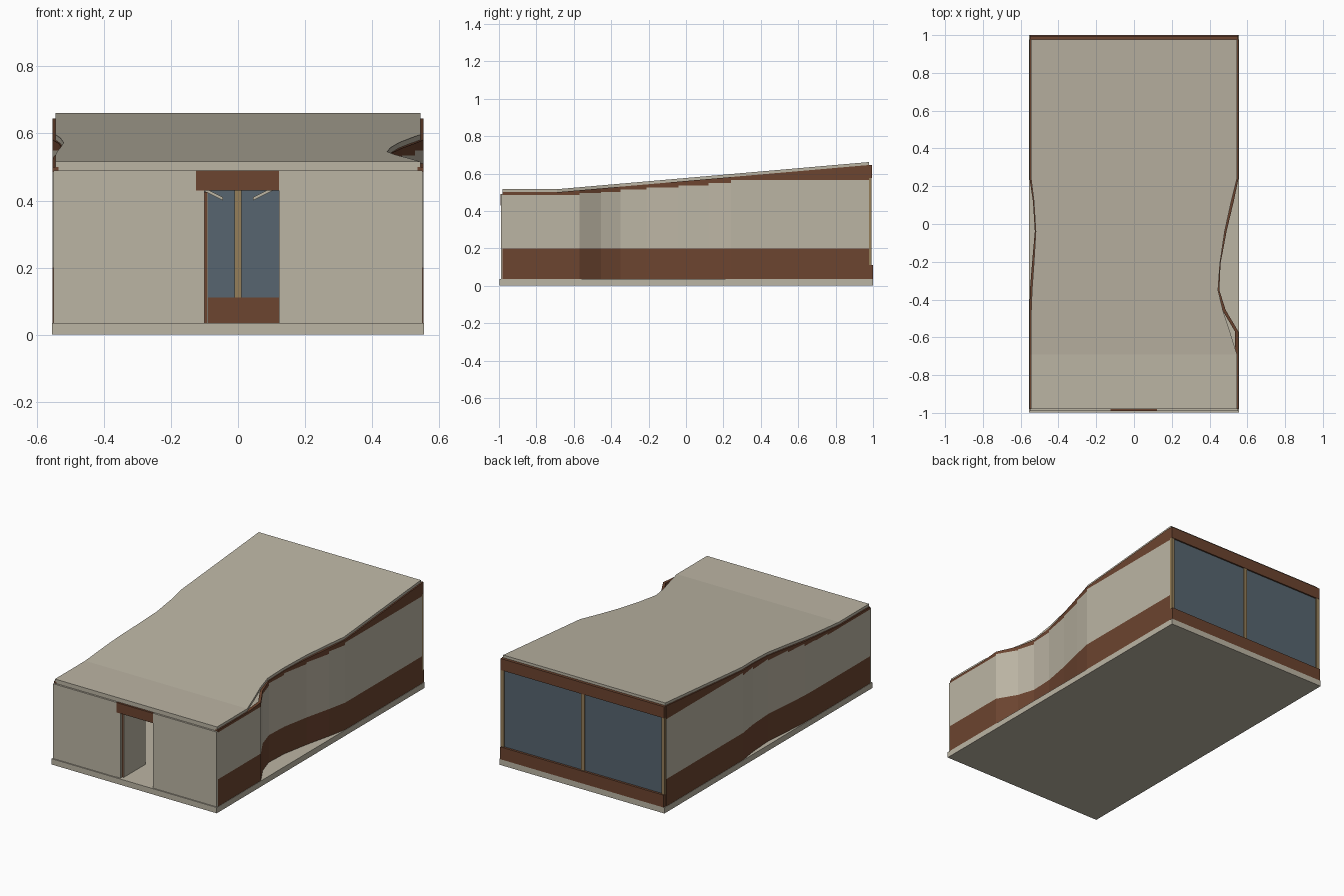
import bpy, bmesh

cube = bpy.data.objects.get("Cube")
if cube:
    bpy.data.objects.remove(cube, do_unlink=True)


def material(name, rgb):
    m = bpy.data.materials.new(name)
    m.use_nodes = True
    m.diffuse_color = (*rgb, 1)
    m.node_tree.nodes["Principled BSDF"].inputs["Base Color"].default_value = (*rgb, 1)
    return m


BEIGE = material("warm beige", (0.50, 0.46, 0.37))
BROWN = material("dark wood brown", (0.15, 0.058, 0.029))
GLASS = material("blue grey glass", (0.095, 0.13, 0.16))
TAN = material("tan timber", (0.30, 0.21, 0.10))


def build(name, prisms, mat):
    """One object from hexahedra, each a bottom ring and a top ring of four points."""
    bm = bmesh.new()
    for low, high in prisms:
        a = [bm.verts.new(p) for p in low]
        b = [bm.verts.new(p) for p in high]
        bm.faces.new(a)
        bm.faces.new(b)
        for i in range(4):
            j = (i + 1) % 4
            bm.faces.new((a[i], a[j], b[j], b[i]))
    bmesh.ops.recalc_face_normals(bm, faces=bm.faces)
    mesh = bpy.data.meshes.new(name)
    bm.to_mesh(mesh)
    bm.free()
    mesh.materials.append(mat)
    ob = bpy.data.objects.new(name, mesh)
    bpy.context.collection.objects.link(ob)
    return ob


def box(name, x0, x1, y0, y1, z0, z1, mat):
    ring = [(x0, y0), (x1, y0), (x1, y1), (x0, y1)]
    return build(name, [([(*p, z0) for p in ring], [(*p, z1) for p in ring])], mat)


def roof_under(y):
    return 0.50 + max(0, y + 0.69) / 1.665 * 0.145


# Plan: y, wall left, wall right, roof left, roof right, panel top up to the next y
rows = [
    (-0.98, -0.553, 0.553, -0.545, 0.545, 0.485),
    (-0.69, -0.553, 0.553, -0.545, 0.545, 0.485),
    (-0.57, -0.553, 0.553, -0.545, 0.508, 0.495),
    (-0.455, -0.553, 0.485, -0.544, 0.470, 0.50),
    (-0.35, -0.551, 0.452, -0.540, 0.445, 0.515),
    (-0.21, -0.540, 0.458, -0.530, 0.455, 0.525),
    (-0.04, -0.525, 0.490, -0.520, 0.480, 0.535),
    (0.12, -0.535, 0.528, -0.530, 0.515, 0.55),
    (0.24, -0.553, 0.553, -0.545, 0.545, 0.565),
    (0.978, -0.553, 0.553, -0.545, 0.545, 0.565),
]
spans = list(zip(rows, rows[1:]))


def wall_band(name, col, sign, bottom, top, mat):
    """Band following the curved plan; bottom and top take the span row and y."""
    prisms = []
    for r, s in spans:
        ring = [(r[col], r[0]), (s[col], s[0]),
                (s[col] - sign * 0.018, s[0]), (r[col] - sign * 0.018, r[0])]
        prisms.append(([(x, y, bottom(r, y)) for x, y in ring],
                       [(x, y, top(r, y)) for x, y in ring]))
    build(name, prisms, mat)


# Base slab
box("base_slab", -0.555, 0.555, -0.997, 1.0, 0, 0.035, BEIGE)

# Curved side walls in three bands
for side, col, sign in (("left", 2, 1), ("right", 1, -1)):
    wall_band(side + "_wall_plinth", col, sign,
              lambda r, y: 0.035, lambda r, y: 0.2, BROWN)
    wall_band(side + "_wall_panel", col, sign,
              lambda r, y: 0.2, lambda r, y: r[5], BEIGE)
    wall_band(side + "_wall_fascia", col, sign,
              lambda r, y: r[5], lambda r, y: max(r[5], roof_under(y)), BROWN)

# Roof, flat at the front and rising to the back
roof = []
for r, s in spans:
    ring = [(r[3], r[0]), (r[4], r[0]), (s[4], s[0]), (s[3], s[0])]
    roof.append(([(x, y, roof_under(y)) for x, y in ring],
                 [(x, y, roof_under(y) + 0.016) for x, y in ring]))
build("roof", roof, BEIGE)

# Front wall with its door opening
box("front_wall_right_panel", -0.55, -0.125, -0.99, -0.978, 0.035, 0.49, BEIGE)
box("front_wall_left_panel", 0.122, 0.55, -0.99, -0.978, 0.035, 0.49, BEIGE)
box("front_wall_rail", -0.545, 0.545, -0.979, -0.965, 0.488, 0.502, BEIGE)
box("door_header", -0.125, 0.122, -0.991, -0.975, 0.43, 0.49, BROWN)
box("door_jamb", -0.125, -0.10, -0.987, -0.97, 0.035, 0.43, BEIGE)

# Door leaf standing open
box("door_leaf", -0.10, -0.092, -0.97, -0.76, 0.035, 0.425, BROWN)
box("door_leaf_face", -0.092, -0.09, -0.969, -0.76, 0.035, 0.425, BEIGE)

# Slanted arms under the ceiling
for side, s in (("left", 1), ("right", -1)):
    ends = [(0.115 * s, 0.435), (0.045 * s, 0.40)]
    low = [(x, y, z) for x, z in ends for y in (-0.9, -0.88)]
    low = [low[0], low[1], low[3], low[2]]
    build(side + "_ceiling_arm", [(low, [(x, y, z + 0.01) for x, y, z in low])], BEIGE)

# Glazed back
box("back_sill", -0.55, 0.55, 0.976, 1.0, 0.035, 0.11, BROWN)
box("back_header", -0.55, 0.55, 0.974, 0.995, 0.575, 0.645, BROWN)
box("back_glass", -0.545, 0.545, 0.98, 0.986, 0.11, 0.575, GLASS)
for name, x in (("right", -0.54), ("middle", 0), ("left", 0.54)):
    box(name + "_back_mullion", x - 0.011, x + 0.011, 0.974, 0.993, 0.11, 0.575, TAN)
